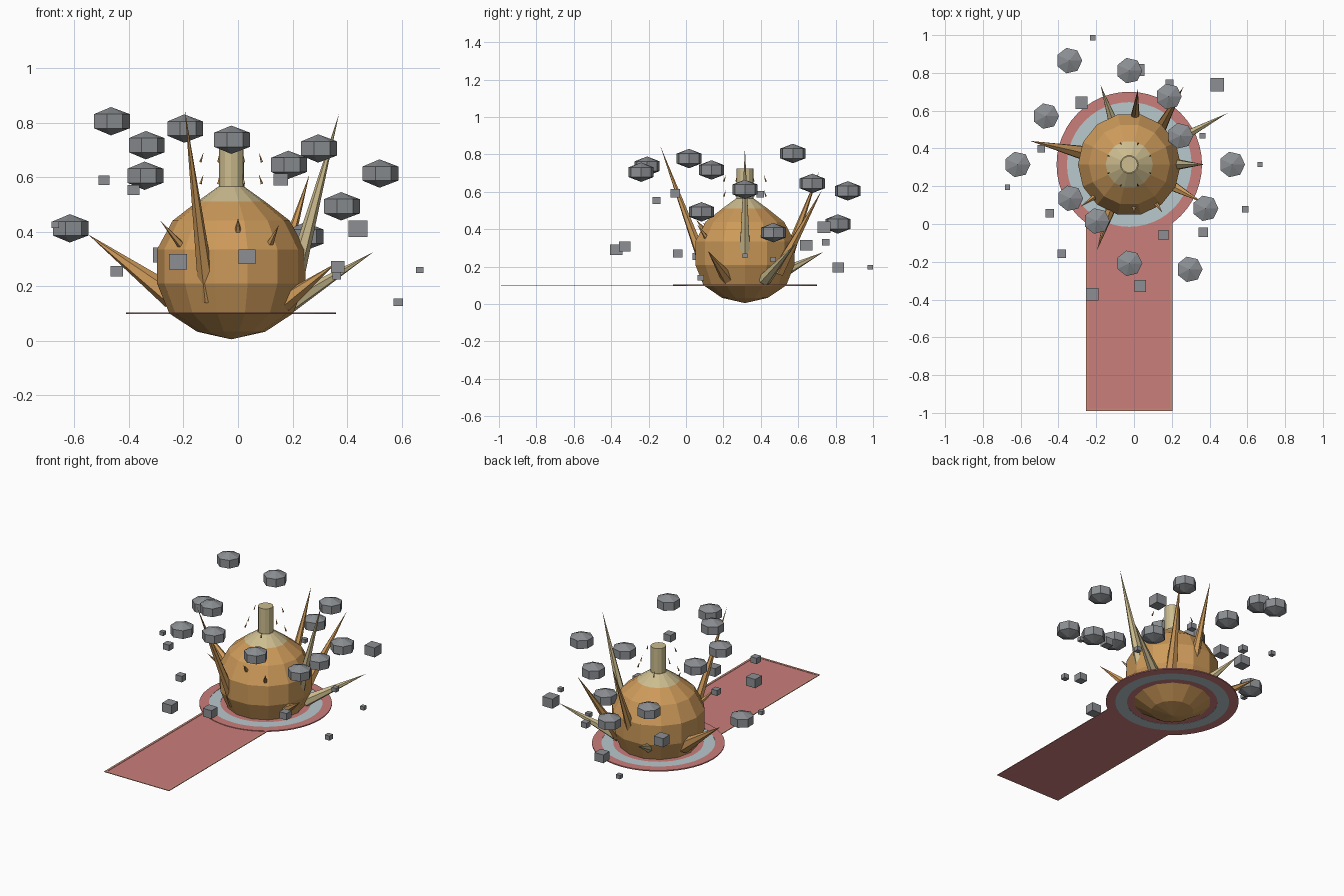
import bpy, bmesh, math
from mathutils import Vector, Matrix

cube = bpy.data.objects.get("Cube")
if cube:
    bpy.data.objects.remove(cube, do_unlink=True)

CX, CY = -0.025, 0.315
DECK = 0.1


def material(name, rgb):
    linear = [(c / 255 / 12.92 if c < 11 else ((c / 255 + 0.055) / 1.055) ** 2.4) for c in rgb] + [1]
    m = bpy.data.materials.new(name)
    m.use_nodes = True
    m.diffuse_color = linear
    m.node_tree.nodes["Principled BSDF"].inputs["Base Color"].default_value = linear
    return m


TAN = material("tan", (205, 154, 90))
PALE = material("pale sand", (204, 188, 142))
GREY = material("stone grey", (140, 143, 147))
RED = material("dusty red", (203, 126, 123))
SALMON = material("salmon trim", (200, 138, 120))
BLUE = material("pale blue", (184, 200, 205))


def finish(bm, name, *mats):
    mesh = bpy.data.meshes.new(name)
    bmesh.ops.recalc_face_normals(bm, faces=bm.faces)
    bm.to_mesh(mesh)
    bm.free()
    for m in mats:
        mesh.materials.append(m)
    obj = bpy.data.objects.new(name, mesh)
    bpy.context.collection.objects.link(obj)
    return obj


def lathe(name, profile, sides, *mats, closed=False, center=(CX, CY, 0), turn=0.0):
    """Revolve a radius/height profile around z."""
    bm = bmesh.new()
    rings = []
    for r, z in profile:
        if r == 0:
            rings.append([bm.verts.new((0, 0, z))] * sides)
        else:
            angles = [turn + math.tau * i / sides for i in range(sides)]
            rings.append([bm.verts.new((r * math.cos(a), r * math.sin(a), z)) for a in angles])
    pairs = list(zip(rings, rings[1:]))
    if closed:
        pairs.append((rings[-1], rings[0]))
    for a, b in pairs:
        for i in range(sides):
            j = (i + 1) % sides
            bm.faces.new(dict.fromkeys((a[i], a[j], b[j], b[i])))
    bmesh.ops.translate(bm, verts=bm.verts, vec=center)
    return finish(bm, name, *mats)


def spike(name, base, tip, radius, mat, sides=6):
    """Cone from a base point to a tip point."""
    base, tip = Vector(base), Vector(tip)
    axis = tip - base
    bm = bmesh.new()
    place = Matrix.Translation((base + tip) / 2) @ axis.to_track_quat('Z', 'Y').to_matrix().to_4x4()
    bmesh.ops.create_cone(bm, cap_ends=True, segments=sides, radius1=radius, radius2=0,
                          depth=axis.length, matrix=place)
    return finish(bm, name, mat)


def box(name, center, size, mat):
    bm = bmesh.new()
    bmesh.ops.create_cube(bm, size=1, matrix=Matrix.Translation(center) @ Matrix.Diagonal((*size, 1)))
    return finish(bm, name, mat)


# Round body with a pale shoulder
body = lathe("body", [(0, 0.005), (0.125, 0.033), (0.227, 0.1), (0.272, 0.21), (0.272, 0.335),
                      (0.215, 0.44), (0.125, 0.51), (0.048, 0.565), (0, 0.565)], 14, TAN, PALE)
for face in body.data.polygons:
    if face.center.z > 0.51:
        face.material_index = 1

# Neck
lathe("neck", [(0, 0.55), (0.045, 0.55), (0.045, 0.725), (0, 0.725)], 12, PALE)

# Round platform with coloured rings
lathe("platform", [(0, 0.098), (0.38, 0.098), (0.38, DECK), (0, DECK)], 48, RED)
for name, inner, outer, top, mat in (("outer_ring", 0.33, 0.385, 0.104, RED),
                                     ("blue_ring", 0.262, 0.33, 0.1025, BLUE)):
    lathe(name, [(inner, 0.097), (outer, 0.097), (outer, top), (inner, top)], 48, mat, closed=True)

# Walkway and its raised trim
box("walkway", (CX, -0.4, 0.099), (0.46, 1.18, 0.002), RED)
for side in (-1, 1):
    box("walkway_side_trim", (CX + side * 0.223, -0.45, DECK), (0.014, 1.08, 0.004), SALMON)
box("walkway_end_trim", (CX, -0.983, DECK), (0.46, 0.014, 0.004), SALMON)

# Large spikes around the body
SPIKES = [
    ((-0.24, 0.37, 0.16), (-0.55, 0.44, 0.39), 0.045, TAN),
    ((-0.11, 0.12, 0.15), (-0.195, -0.138, 0.847), 0.034, TAN),
    ((-0.09, 0.48, 0.15), (-0.177, 0.735, 0.278), 0.036, PALE),
    ((0.0, 0.51, 0.16), (0.02, 0.712, 0.71), 0.036, TAN),
    ((0.13, 0.49, 0.17), (0.262, 0.727, 0.61), 0.036, TAN),
    ((0.18, 0.42, 0.13), (0.495, 0.587, 0.324), 0.036, PALE),
    ((0.2, 0.315, 0.2), (0.371, 0.315, 0.835), 0.036, PALE),
    ((0.17, 0.22, 0.14), (0.36, 0.116, 0.285), 0.036, TAN),
]
for base, tip, radius, mat in SPIKES:
    spike("spike", base, tip, radius, mat)

# Short thorns on the front of the body
for base, tip in (((-0.2, 0.15, 0.34), (-0.285, 0.09, 0.44)),
                  ((0.11, 0.12, 0.34), (0.15, 0.06, 0.425)),
                  ((0.0, 0.1, 0.39), (0.0, 0.055, 0.45))):
    spike("thorn", base, tip, 0.016, TAN, 5)

# Tiny needles hovering around the neck
for i in range(8):
    a = math.tau * (i + 0.5) / 8
    d = Vector((math.cos(a), math.sin(a), 0))
    top = Vector((CX, CY, 0.69 if i % 2 else 0.61)) + d * 0.11
    spike("needle", top + d * 0.012 - Vector((0, 0, 0.035)), top, 0.005, TAN, 4)

# Floating faceted boulders
BOULDERS = [
    (-0.466, 0.571, 0.805), (-0.197, 0.016, 0.778), (-0.025, -0.208, 0.737), (-0.025, 0.812, 0.428),
    (0.184, 0.675, 0.645), (0.294, -0.24, 0.705), (0.519, 0.315, 0.613), (0.378, 0.083, 0.493),
    (0.245, 0.467, 0.382), (-0.617, 0.315, 0.412), (-0.338, 0.136, 0.717), (-0.343, 0.865, 0.605),
]
for spot in BOULDERS:
    lathe("boulder", [(0, -0.052), (0.069, -0.026), (0.069, 0.026), (0, 0.052)], 7, GREY, center=spot)

# Floating small cubes: position and size
CUBES = [
    (-0.22, -0.372, 0.29, 0.066), (0.033, -0.328, 0.308, 0.062), (-0.383, -0.158, 0.553, 0.044),
    (0.157, -0.058, 0.592, 0.052), (-0.445, 0.057, 0.254, 0.045), (0.366, -0.044, 0.271, 0.05),
    (0.588, 0.079, 0.141, 0.034), (-0.67, 0.195, 0.425, 0.028), (0.667, 0.315, 0.259, 0.027),
    (-0.492, 0.398, 0.588, 0.04), (0.363, 0.467, 0.238, 0.031), (0.44, 0.738, 0.41, 0.071),
    (-0.278, 0.642, 0.314, 0.066), (-0.218, 0.985, 0.197, 0.029), (0.024, 0.815, 0.195, 0.062),
    (0.188, 0.746, 0.33, 0.04),
]
for x, y, z, s in CUBES:
    box("floating_cube", (x, y, z), (s, s, s * 0.85), GREY)
